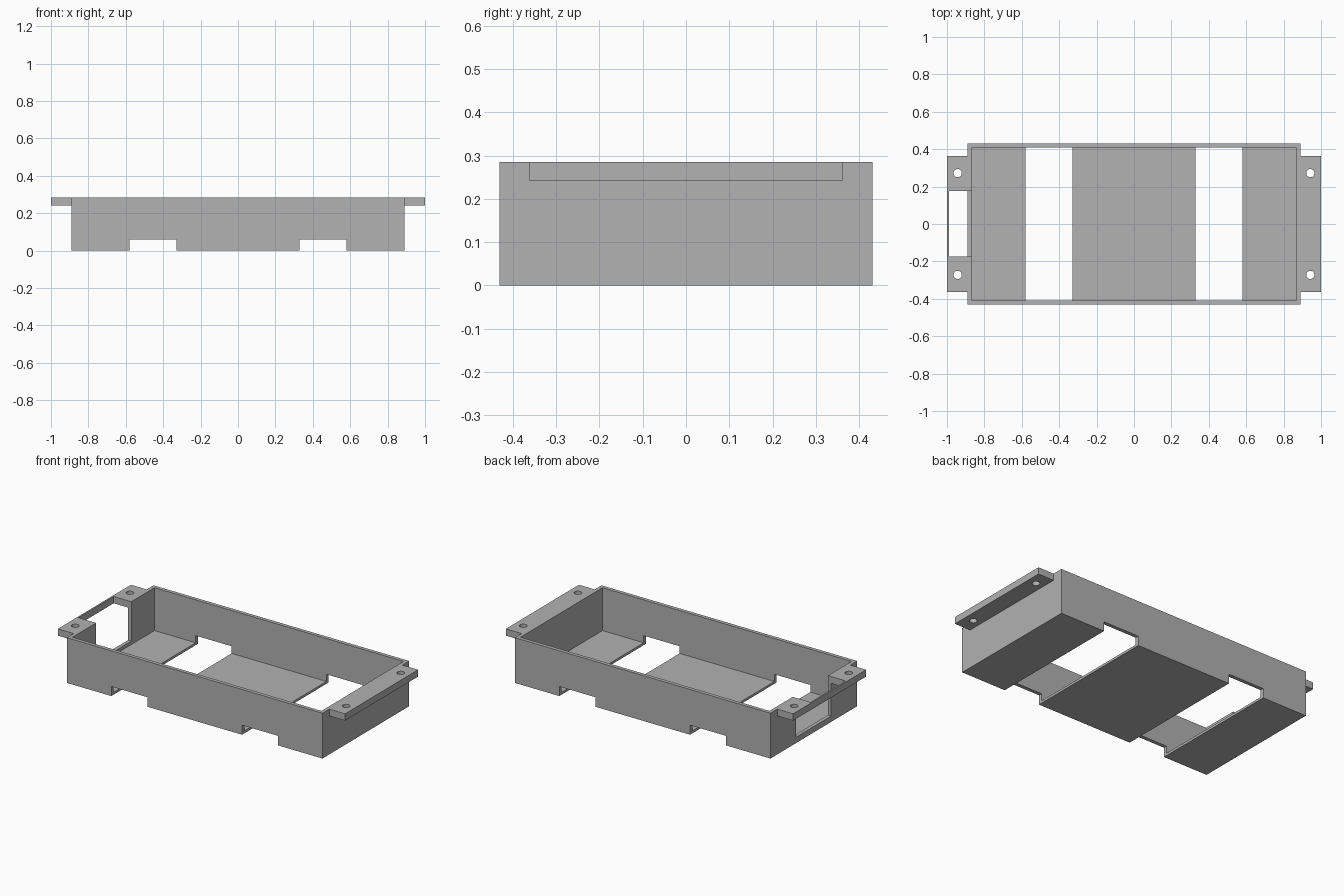
import bpy

cube = bpy.data.objects.get("Cube")
if cube:
    bpy.data.objects.remove(cube, do_unlink=True)

# Overall dimensions
HX, HY, H = 0.89, 0.431, 0.285
WALL, FLOOR = 0.023, 0.015
TAB_Y, TAB_Z = 0.363, 0.242
GREY = (0.445, 0.445, 0.445, 1)

mat = bpy.data.materials.new("plain grey")
mat.use_nodes = True
mat.diffuse_color = GREY
mat.node_tree.nodes["Principled BSDF"].inputs["Base Color"].default_value = GREY


def box(name, x, y, z):
    """Box spanning the given (min, max) ranges."""
    bpy.ops.mesh.primitive_cube_add(size=1)
    ob = bpy.context.object
    ob.name = name
    for v in ob.data.vertices:
        v.co = [r[0] if c < 0 else r[1] for c, r in zip(v.co, (x, y, z))]
    ob.data.materials.append(mat)
    return ob


def boolean(target, tool, operation):
    """Apply one boolean step and discard the helper."""
    tool.hide_render = True
    mod = target.modifiers.new(operation.title(), 'BOOLEAN')
    mod.operation = operation
    mod.solver = 'EXACT'
    mod.object = tool
    bpy.context.view_layer.objects.active = target
    bpy.ops.object.modifier_apply(modifier=mod.name)
    bpy.data.objects.remove(tool, do_unlink=True)


# Tray body with mounting tabs on both ends
tray = box("tray", (-HX, HX), (-HY, HY), (0, H))
for side in (-1, 1):
    span = sorted((side * (HX - WALL / 2), side))
    tab = box("mounting_tab", span, (-TAB_Y, TAB_Y), (TAB_Z, H))
    boolean(tray, tab, 'UNION')

# Open interior
cavity = box("cavity", (WALL - HX, HX - WALL), (WALL - HY, HY - WALL), (FLOOR, 1))
boolean(tray, cavity, 'DIFFERENCE')

# Two cross slots through the floor and lower walls
for span in ((-0.58, -0.33), (0.33, 0.58)):
    slot = box("slot", span, (-1, 1), (-1, 0.06))
    boolean(tray, slot, 'DIFFERENCE')

# Connector opening in one end wall, leaving a thin outer lip
opening = box("opening", (-0.99, -0.85), (-0.173, 0.177), (0.037, 1))
boolean(tray, opening, 'DIFFERENCE')

# Screw holes in the tabs
for x in (-0.943, 0.943):
    for y in (-0.272, 0.272):
        bpy.ops.mesh.primitive_cylinder_add(vertices=32, radius=0.022, depth=0.4,
                                            location=(x, y, H))
        boolean(tray, bpy.context.object, 'DIFFERENCE')

# One colour on every face, crisp edges with smooth hole walls
tray.data.materials.clear()
tray.data.materials.append(mat)
for face in tray.data.polygons:
    face.material_index = 0
bpy.ops.object.select_all(action='DESELECT')
tray.select_set(True)
bpy.context.view_layer.objects.active = tray
bpy.ops.object.shade_smooth_by_angle()
